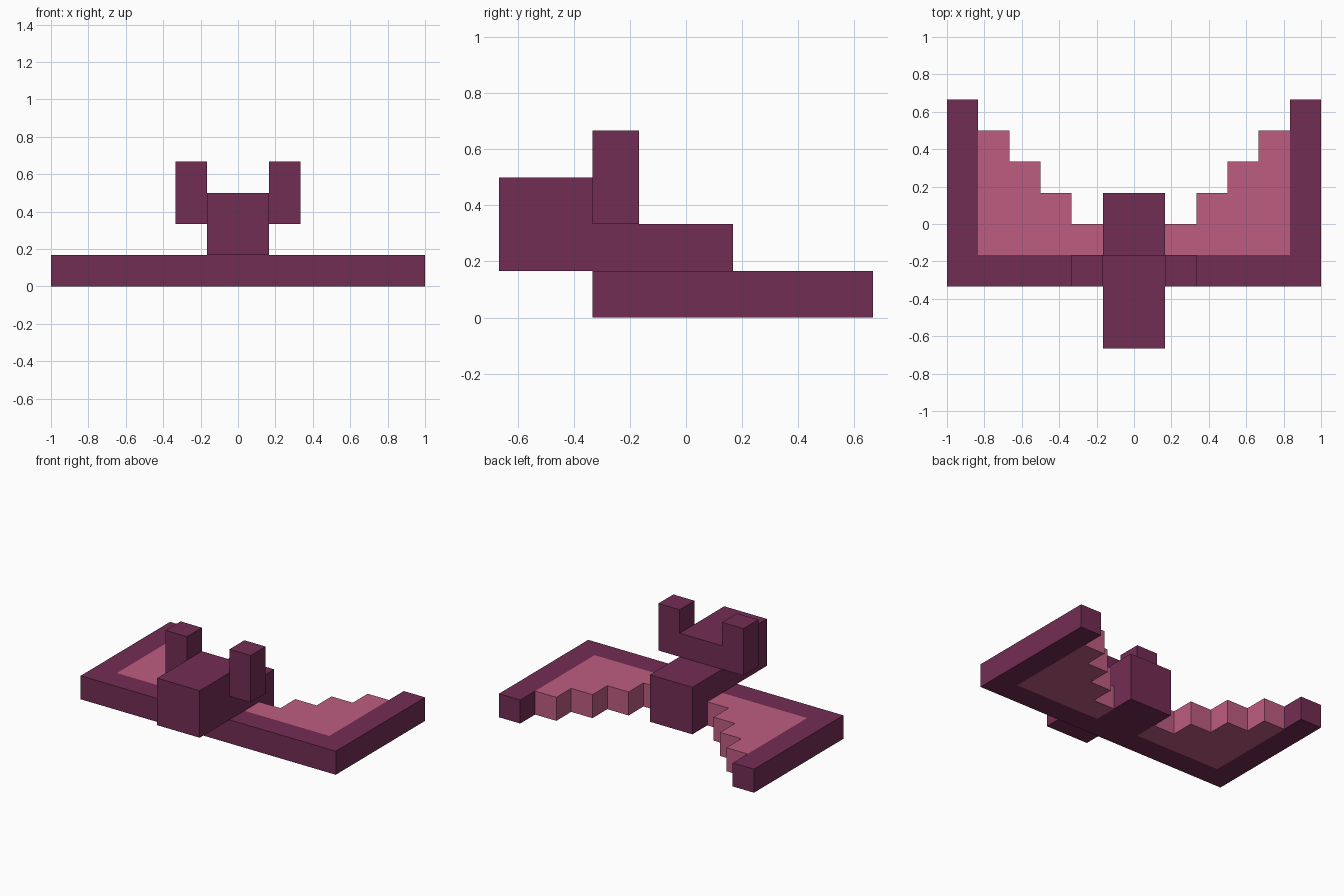
import bpy
import bmesh
from mathutils import Vector

if "Cube" in bpy.data.objects:
    bpy.data.objects.remove(bpy.data.objects["Cube"], do_unlink=True)

U = 1 / 6  # one block


def material(name, rgb):
    mat = bpy.data.materials.new(name)
    mat.use_nodes = True
    mat.diffuse_color = (*rgb, 1)
    mat.node_tree.nodes["Principled BSDF"].inputs["Base Color"].default_value = (*rgb, 1)
    return mat


def prism(name, outline, depth, mat, mirror=False):
    """Extrude an outline of 3D block coordinates along depth."""
    bm = bmesh.new()
    face = bm.faces.new([bm.verts.new(Vector(p) * U) for p in outline])
    out = bmesh.ops.extrude_face_region(bm, geom=[face])
    verts = [g for g in out["geom"] if isinstance(g, bmesh.types.BMVert)]
    bmesh.ops.translate(bm, verts=verts, vec=Vector(depth) * U)
    bmesh.ops.recalc_face_normals(bm, faces=bm.faces)
    mesh = bpy.data.meshes.new(name)
    bm.to_mesh(mesh)
    bm.free()
    mesh.materials.append(mat)
    obj = bpy.data.objects.new(name, mesh)
    bpy.context.collection.objects.link(obj)
    if mirror:
        obj.modifiers.new("Mirror", "MIRROR").use_mirror_merge = False
    return obj


purple = material("dark purple", (0.171, 0.026, 0.087))
pink = material("wing pink", (0.509, 0.107, 0.216))

# Body with the raised head overhanging the front, as one side profile
side = [(-4, 1), (-2, 1), (-2, 0), (1, 0), (1, 2), (-1, 2), (-1, 3), (-4, 3)]
prism("body_and_head", [(-1, y, z) for y, z in side], (2, 0, 0), purple)

# Upright ears on both sides of the head
ear = [(1, -2), (2, -2), (2, -1), (1, -1)]
prism("ears", [(x, y, 2) for x, y in ear], (0, 0, 2), purple, mirror=True)

# L-shaped wing arms
arm = [(1, -2), (6, -2), (6, 4), (5, 4), (5, -1), (1, -1)]
prism("wing_arms", [(x, y, 0) for x, y in arm], (0, 0, 1), purple, mirror=True)

# Stepped wing membranes inside the arms
steps = [(1, -1), (5, -1)]
for x in range(4, 0, -1):
    steps += [(x + 1, x - 1), (x, x - 1)]
prism("wing_membranes", [(x, y, 0) for x, y in steps], (0, 0, 1), pink, mirror=True)
